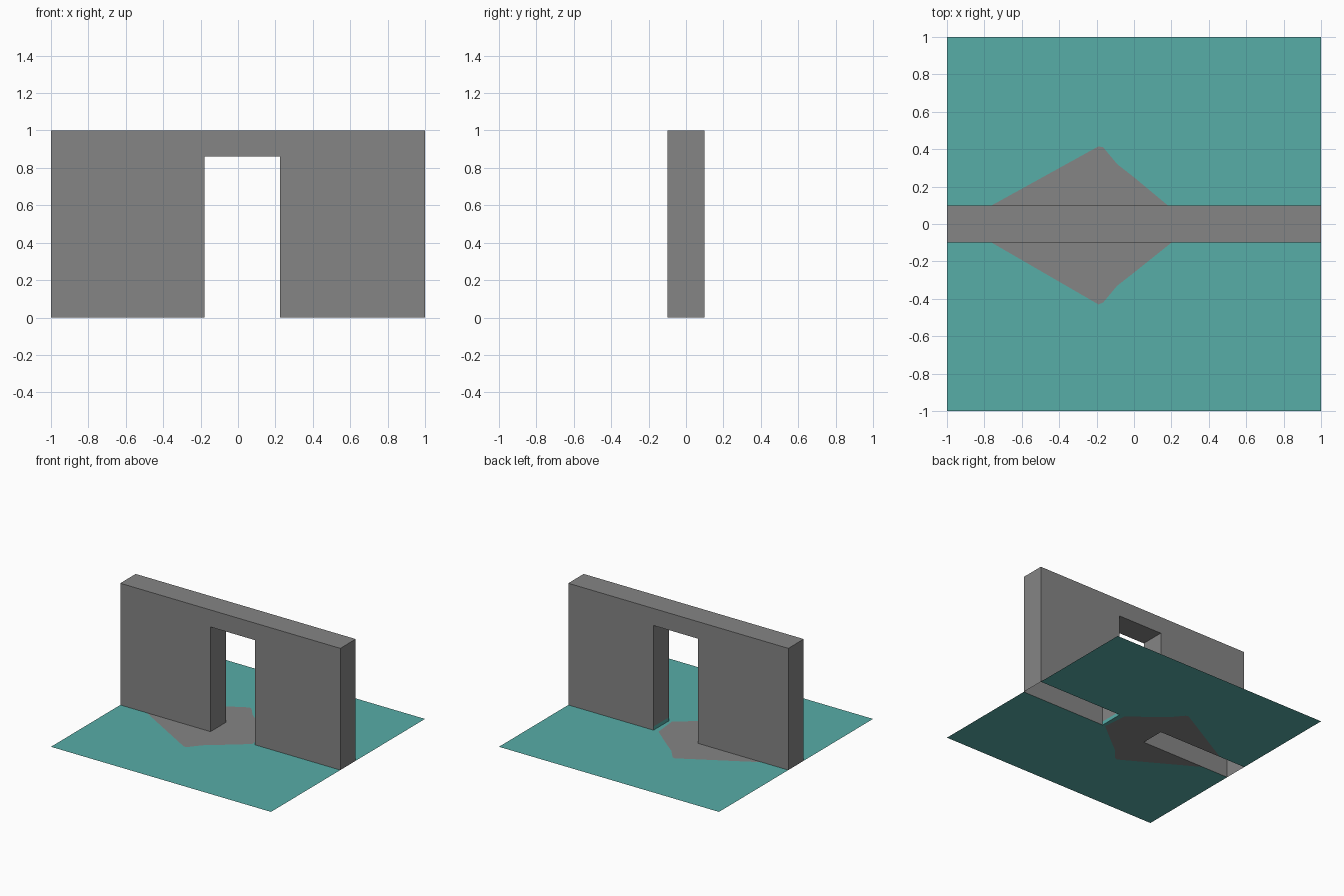
import bpy
import bmesh

if "Cube" in bpy.data.objects:
    bpy.data.objects.remove(bpy.data.objects["Cube"])


def material(name, rgb):
    m = bpy.data.materials.new(name)
    m.diffuse_color = (*rgb, 1.0)
    m.use_nodes = True
    m.node_tree.nodes["Principled BSDF"].inputs["Base Color"].default_value = m.diffuse_color
    return m


GREY = material("stone grey", (0.235, 0.235, 0.235))
TEAL = material("floor teal", (0.095, 0.418, 0.390))

T = 0.1                              # half wall thickness
LEFT, RIGHT, HEAD = -0.18, 0.225, 0.86   # doorway opening


def build(name, polygons, mats):
    """polygons: list of (points, material index)"""
    bm = bmesh.new()
    for pts, idx in polygons:
        f = bm.faces.new([bm.verts.new(p) for p in pts])
        f.material_index = idx
    bmesh.ops.remove_doubles(bm, verts=bm.verts, dist=1e-5)
    me = bpy.data.meshes.new(name)
    bm.to_mesh(me)
    bm.free()
    for m in mats:
        me.materials.append(m)
    ob = bpy.data.objects.new(name, me)
    bpy.context.collection.objects.link(ob)
    return ob


def flat(points):
    return [(x, y, 0.0) for x, y in points]


# Wall: doorway profile swept through the thickness, open underneath
profile = [(-1, 0), (LEFT, 0), (LEFT, HEAD), (RIGHT, HEAD), (RIGHT, 0.03),
           (RIGHT, 0), (1, 0), (1, 1), (-1, 1)]
wall = [([(x, -T, z) for x, z in profile], 0),
        ([(x, T, z) for x, z in reversed(profile)], 0)]
for a, b in zip(profile, profile[1:] + profile[:1]):
    if a[1] == 0 and b[1] == 0:
        continue
    skirting = a == (RIGHT, 0.03)    # small teal strip at the foot of one jamb
    wall.append(([(a[0], -T, a[1]), (a[0], T, a[1]),
                  (b[0], T, b[1]), (b[0], -T, b[1])], int(skirting)))
build("doorway_wall", wall, [GREY, TEAL])

# Worn patch outlines on the back and front of the wall, left to right
back = [(-0.76, T), (-0.19, 0.415), (-0.165, 0.41), (-0.09, 0.32),
        (0.0, 0.25), (0.18, T)]
front = [(-0.76, -T), (-0.19, -0.43), (-0.165, -0.42), (-0.09, -0.33),
         (0.0, -0.26), (0.2, -T)]

# Floor: the teal sheet with the patch cut out, absent under the wall
build("floor", [
    (flat([(-1, T)] + back + [(1, T), (1, 1), (-1, 1)]), 0),
    (flat([(-1, -1), (1, -1), (1, -T)] + front[::-1] + [(-1, -T)]), 0),
    (flat([front[-1], (RIGHT, -T), (RIGHT, T), back[-1]]), 0),
], [TEAL])

# Patch: both halves plus the threshold in the doorway
build("floor_patch", [
    (flat(back[::-1]), 0),
    (flat(front), 0),
    (flat([(LEFT, -T), front[-1], back[-1], (LEFT, T)]), 0),
], [GREY])
